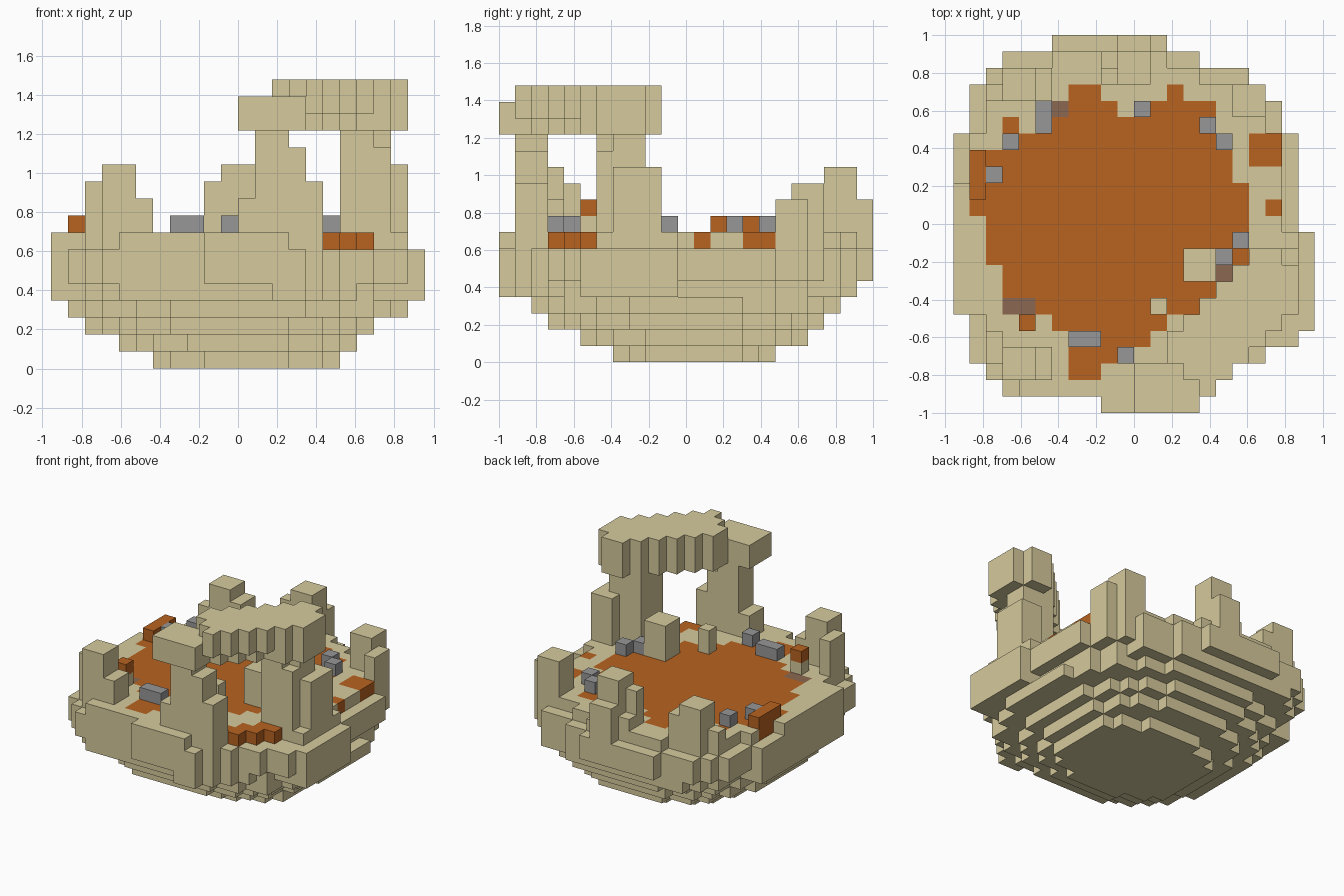
import bpy, bmesh
from mathutils import Vector

if "Cube" in bpy.data.objects:
    bpy.data.objects.remove(bpy.data.objects["Cube"], do_unlink=True)

S = 2 / 23                      # block size
COLS, ROWS = 22, 23             # grid of blocks


def material(name, rgb):
    m = bpy.data.materials.new(name)
    m.use_nodes = True
    color = (*rgb, 1)
    m.diffuse_color = color
    m.node_tree.nodes["Principled BSDF"].inputs["Base Color"].default_value = color
    return m


sand = material("sandstone", (0.67, 0.59, 0.335))
lava = material("orange_lava", (0.48, 0.125, 0.015))
stone = material("grey_stone", (0.31, 0.31, 0.315))
crust = material("brown_crust", (0.26, 0.137, 0.08))

parts = {}                      # part name -> material
owner = {}                      # block -> part name


def add(name, mat, cells):
    """Give blocks to a part, later parts replace earlier ones."""
    parts.setdefault(name, mat)
    for c in cells:
        owner[c] = name


def box(i0, i1, j0, j1, z0, z1):
    """Blocks in inclusive column and row ranges, from level z0 up to z1."""
    return [(i, j, z) for i in range(i0, i1 + 1)
            for j in range(j0, j1 + 1) for z in range(z0, z1)]


# Bowl outline, first and last column of each row from back to front
left = [6, 3, 2, 1, 1, 1] + [0] * 11 + [1, 1, 1, 2, 3, 9]
right = [12, 14, 17, 18, 19, 19] + [20] * 6 + [21] * 6 + [20, 18, 16, 15, 14]
outline = {(i, ROWS - 1 - k) for k in range(ROWS)
           for i in range(left[k], right[k] + 1)}
inner = {(i, j) for i, j in outline
         if {(i + 1, j), (i - 1, j), (i, j + 1), (i, j - 1)} <= outline}

# Stepped underside
for z, (i0, i1, j0, j1) in enumerate([(6, 16, 7, 16), (4, 17, 5, 18),
                                      (2, 18, 3, 19), (1, 20, 2, 20)]):
    ci, cj = (i0 + i1) / 2, (j0 + j1) / 2
    ri, rj = (i1 - i0 + 1) / 2, (j1 - j0 + 1) / 2
    add("bowl", sand, [(i, j, z) for i, j in outline
                       if abs((i - ci) / ri) ** 2.4 + abs((j - cj) / rj) ** 2.4 <= 1])

# Bowl wall, with the lowest course and the rim set back in places
for i, j in outline:
    add("bowl", sand, box(i, i, j, j, 5, 7))
    straight = i in (0, COLS - 1) or (3 < i < 18 and 0 < j < ROWS - 1)
    if (i, j) in inner or straight or (j == 0 and i > 12):
        add("bowl", sand, [(i, j, 4)])
    open_front = i > 15 and j < 6 and i - j > 13
    raised = (i == 0 and j < 14) or (j < 2 and 3 < i < 14)
    if raised or ((i, j) in inner and not open_front):
        add("bowl", sand, [(i, j, 7)])

# Lava pool: row counted from the back, first and last column
pool = [(3, 7, 8), (3, 13, 13), (4, 7, 9), (4, 11, 15), (5, 5, 15), (6, 3, 16),
        (7, 1, 16), (8, 1, 16), (9, 1, 17), (10, 1, 17), (11, 2, 17), (12, 2, 17),
        (13, 2, 17), (14, 3, 16), (15, 3, 15), (16, 3, 14), (17, 6, 12),
        (18, 7, 11), (19, 7, 10), (20, 7, 8)]
for k, a, b in pool:
    add("lava_pool", lava, box(a, b, 22 - k, 22 - k, 7, 8))

# Loose stones round the pool
for i, j in [(5, 18), (5, 17), (3, 16), (2, 14), (11, 18), (15, 17), (16, 16),
             (17, 10), (16, 9), (7, 4), (8, 4), (10, 3)]:
    add("stones", stone, [(i, j, 8)])

# Rock towers on the rim: column range, row range, top level
towers = {
    "front_right_tower": [(3, 4, 2, 3, 12), (2, 2, 3, 4, 11), (5, 5, 2, 3, 10),
                          (4, 4, 5, 5, 9)],
    "back_right_tower": [(3, 4, 19, 20, 11), (2, 2, 19, 19, 9), (5, 5, 19, 20, 10)],
    "back_tower": [(10, 11, 20, 21, 12), (9, 9, 20, 20, 11), (10, 11, 22, 22, 10),
                   (9, 9, 21, 21, 9)],
    "back_left_tower": [(17, 18, 18, 19, 11), (19, 19, 17, 18, 10)],
    "pool_block": [(14, 15, 8, 9, 11)],
    "pool_stub": [(12, 12, 6, 6, 10)],
    "front_pillar": [(12, 13, 1, 2, 14), (14, 14, 1, 2, 13), (15, 15, 1, 2, 11),
                     (11, 11, 1, 2, 10)],
    "side_pillar": [(17, 19, 7, 8, 14), (17, 18, 6, 6, 14), (19, 19, 6, 6, 13),
                    (19, 20, 7, 9, 12)],
}
for name, blocks in towers.items():
    for *area, top in blocks:
        add(name, sand, box(*area, 7, top))

# Lava spills over the rim
add("lava_spill", lava, box(18, 19, 15, 16, 7, 8) + box(19, 19, 12, 12, 7, 8)
    + box(3, 3, 17, 17, 7, 8) + box(1, 1, 13, 15, 7, 9) + [(4, 5, 9)])
for n in range(3):
    add("lava_spill", lava, box(15 + n, 16 + n, 3 + n, 3 + n, 7, 8))

# Cooled crust flush with the lava
add("crust", crust, box(6, 6, 18, 18, 7, 8) + box(3, 4, 6, 6, 7, 8)
    + box(16, 16, 8, 8, 7, 8))

# Broad diagonal arch lintel resting on the two pillars
add("arch", sand, box(11, 14, 0, 2, 14, 16) + box(15, 15, 1, 1, 15, 17))
for j in range(2, 10):
    last = j + 14 if j < 6 else 20 if j < 9 else 19
    for i in range(max(14 if j < 3 else 13, j + 9), last + 1):
        overhang = j < 5 and i == last
        add("arch", sand, box(i, i, j, j, 15 if overhang else 14, 17))

AXES = [Vector(v) for v in ((1, 0, 0), (0, 1, 0), (0, 0, 1))]


def build(name, mat):
    """Skin the exposed sides of a part's blocks and merge flat areas."""
    bm = bmesh.new()
    for c, who in owner.items():
        if who != name:
            continue
        mid = Vector(c) + Vector((0.5, 0.5, 0.5))
        for a in range(3):
            for sign in (1, -1):
                n = AXES[a] * sign
                if tuple(int(p) for p in Vector(c) + n) in owner:
                    continue
                u, v = AXES[(a + 1) % 3] / 2, AXES[(a + 2) % 3] / 2 * sign
                corners = [-u - v, u - v, u + v, v - u]
                bm.faces.new([bm.verts.new(mid + n / 2 + d) for d in corners])
    bmesh.ops.remove_doubles(bm, verts=bm.verts, dist=0.01)
    bmesh.ops.dissolve_limit(bm, angle_limit=0.01, verts=bm.verts, edges=bm.edges)
    for vert in bm.verts:
        vert.co = (vert.co - Vector((COLS / 2, ROWS / 2, 0))) * S
    mesh = bpy.data.meshes.new(name)
    bm.to_mesh(mesh)
    bm.free()
    mesh.materials.append(mat)
    bpy.context.collection.objects.link(bpy.data.objects.new(name, mesh))


for part, mat in parts.items():
    build(part, mat)
